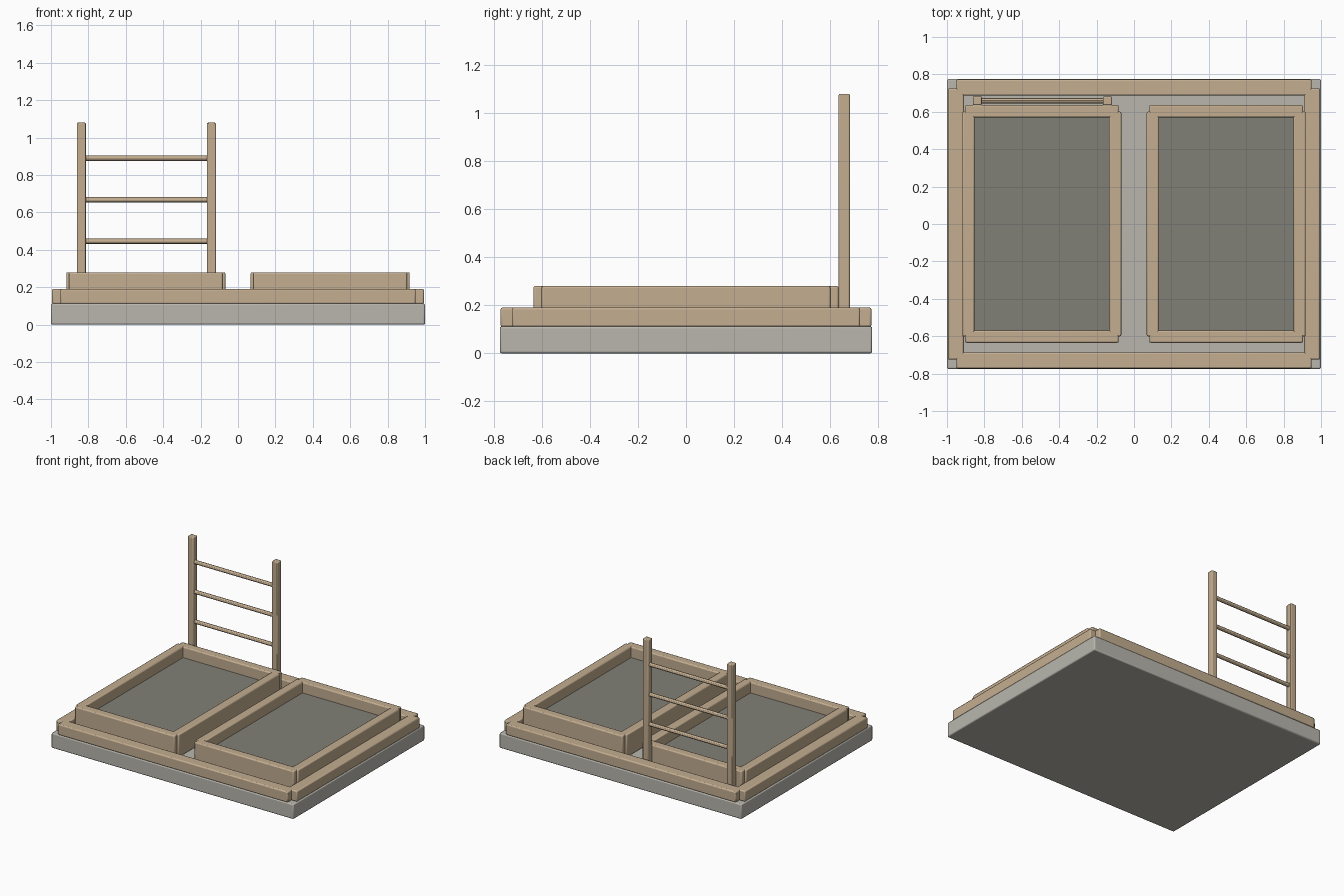
import bpy
from mathutils import Vector

if "Cube" in bpy.data.objects:
    bpy.data.objects.remove(bpy.data.objects["Cube"])


def material(name, rgb):
    mat = bpy.data.materials.new(name)
    mat.use_nodes = True
    mat.diffuse_color = (*rgb, 1)
    mat.node_tree.nodes["Principled BSDF"].inputs["Base Color"].default_value = (*rgb, 1)
    return mat


wood = material("light wood", (0.55, 0.42, 0.28))
stone = material("pale concrete", (0.48, 0.47, 0.42))
soil = material("grey soil", (0.22, 0.215, 0.18))


def box(name, low, high, mat, bevel=0.0):
    low, high = Vector(low), Vector(high)
    bpy.ops.mesh.primitive_cube_add(size=1, location=(low + high) / 2)
    obj = bpy.context.object
    obj.name = name
    obj.scale = high - low
    bpy.ops.object.transform_apply(location=False, rotation=False, scale=True)
    obj.data.materials.append(mat)
    if bevel:
        mod = obj.modifiers.new("Soft edges", "BEVEL")
        mod.width = bevel
        mod.segments = 2
        bpy.ops.object.shade_smooth_by_angle()
    return obj


def frame(name, cx, half_x, half_y, bar, notch_x, notch_y, z0, z1):
    """Four timbers whose ends stop short of the outer corners."""
    for side, s in (("right", -1), ("left", 1)):
        xs = sorted((cx + s * half_x, cx + s * (half_x - bar)))
        y = half_y - notch_y
        box(f"{name}_{side}_timber", (xs[0], -y, z0), (xs[1], y, z1), wood, 0.008)
    for side, s in (("front", -1), ("back", 1)):
        ys = sorted((s * half_y, s * (half_y - bar)))
        x = half_x - notch_x
        box(f"{name}_{side}_timber", (cx - x, ys[0], z0), (cx + x, ys[1], z1), wood, 0.008)


# Slab and outer border
box("base_slab", (-1, -0.775, 0), (1, 0.775, 0.112), stone, 0.008)
frame("border", 0, 0.995, 0.772, 0.085, 0.045, 0.047, 0.11, 0.19)

# Two raised beds with soil
for side, cx in (("right", -0.493), ("left", 0.493)):
    frame(f"{side}_bed", cx, 0.425, 0.635, 0.065, 0.014, 0.034, 0.11, 0.28)
    box(f"{side}_bed_soil", (cx - 0.37, -0.58, 0.11), (cx + 0.37, 0.58, 0.2), soil)

# Trellis behind the right bed
for side, x in (("right", -0.838), ("left", -0.142)):
    box(f"trellis_{side}_post", (x - 0.024, 0.635, 0.11), (x + 0.024, 0.682, 1.08), wood, 0.006)
for i, z in enumerate((0.445, 0.667, 0.89)):
    bpy.ops.mesh.primitive_cylinder_add(vertices=12, radius=0.0145, depth=0.69,
                                        location=(-0.49, 0.659, z), rotation=(0, 1.5708, 0))
    rung = bpy.context.object
    rung.name = f"trellis_rung_{i + 1}"
    rung.data.materials.append(wood)
    bpy.ops.object.shade_smooth_by_angle()
